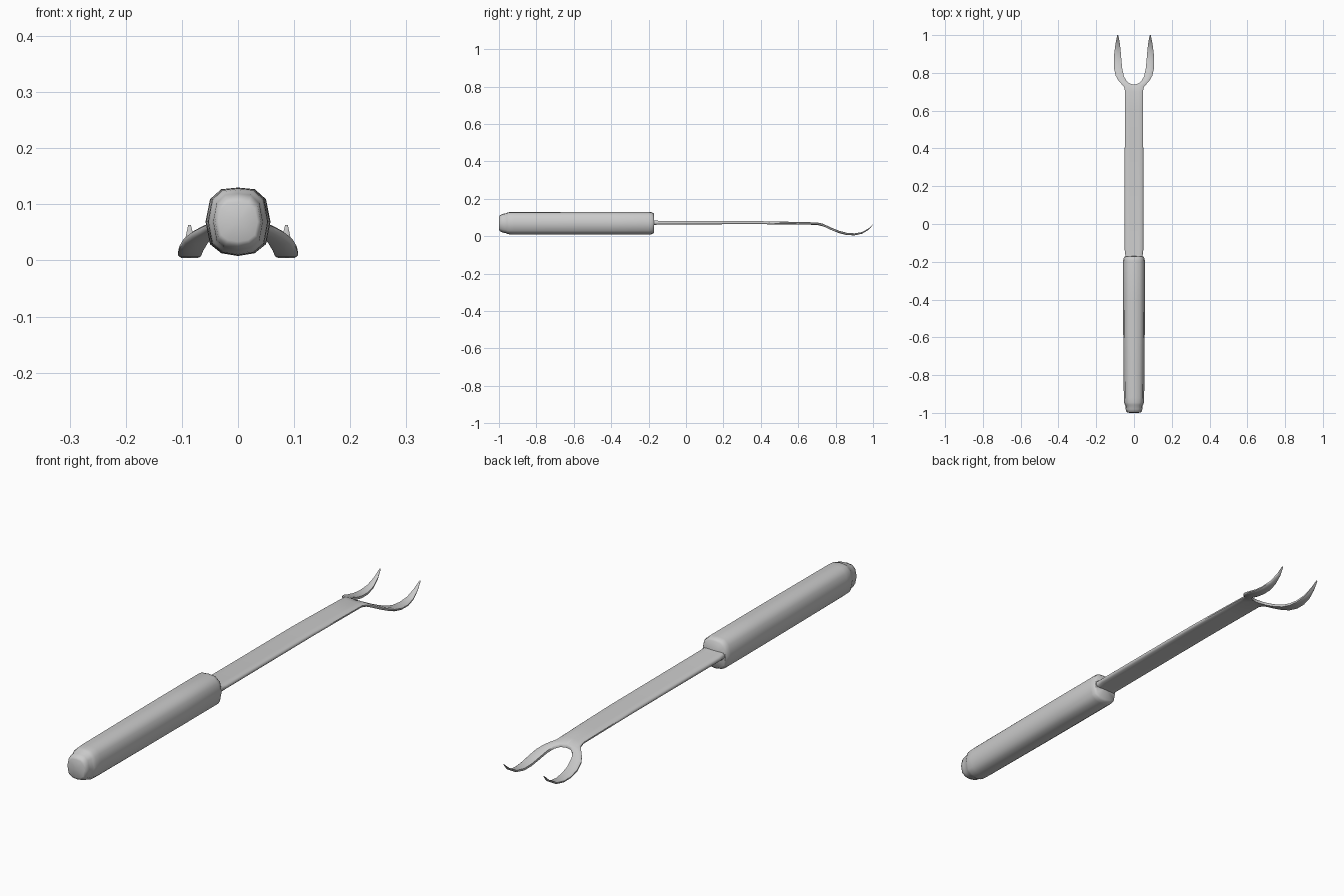
import bpy, bmesh, math

if "Cube" in bpy.data.objects:
    bpy.data.objects.remove(bpy.data.objects["Cube"])

def interp(table, y):
    for (a, za), (b, zb) in zip(table, table[1:]):
        if y <= b:
            t = max(0, (y - a) / (b - a))
            return za + (zb - za) * t
    return table[-1][1]

def finish(name, bm, angle):
    bmesh.ops.recalc_face_normals(bm, faces=bm.faces)
    me = bpy.data.meshes.new(name)
    bm.to_mesh(me)
    bm.free()
    ob = bpy.data.objects.new(name, me)
    bpy.context.collection.objects.link(ob)
    bpy.ops.object.select_all(action='DESELECT')
    bpy.context.view_layer.objects.active = ob
    ob.select_set(True)
    bpy.ops.object.shade_smooth_by_angle(angle=math.radians(angle))
    return ob

# Handle: rounded-octagon section lofted along y, with a smaller stepped butt
section = [(0, .061), (.03, .058), (.050, .040), (.058, 0),
           (.050, -.040), (.03, -.056), (0, -.061)]
section += [(-x, z) for x, z in section[-2:0:-1]]
stations = [(-.999, .60, .58), (-.995, .70, .70), (-.98, .76, .82), (-.962, .78, .88),
            (-.957, .84, .93), (-.945, .91, .97), (-.92, .93, .99), (-.6, .98, 1),
            (-.4, 1, 1), (-.195, 1, 1), (-.18, .95, .95), (-.172, .86, .84)]
bm = bmesh.new()
rings = [[bm.verts.new((x * sx, y, .069 + z * sz)) for x, z in section]
         for y, sx, sz in stations]
n = len(section)
for a, b in zip(rings, rings[1:]):
    for i in range(n):
        bm.faces.new((a[i], a[(i + 1) % n], b[(i + 1) % n], b[i]))
for r, y in ((rings[0], -1.0), (rings[-1], -.170)):
    c = bm.verts.new((0, y, .069))
    for i in range(n):
        bm.faces.new((r[i], r[(i + 1) % n], c))
finish("handle", bm, 50)

# Shaft and tines: half of the fork as (inner point, outer point, thickness), mirrored
height = [(-.2, .072), (.3, .073), (.5, .071), (.7, .067), (.73, .061), (.76, .047),
          (.8, .029), (.84, .015), (.88, .009), (.91, .010), (.94, .017),
          (.97, .032), (1.0, .062)]
rows = [((0, -.20), (.046, -.20), .026), ((0, -.165), (.046, -.165), .024),
        ((0, -.14), (.049, -.14), .018), ((0, .4), (.049, .4), .016),
        ((0, .6), (.048, .6), .014), ((0, .70), (.047, .70), .013),
        ((0, .738), (.052, .725), .013), ((.022, .743), (.067, .742), .013),
        ((.040, .757), (.084, .762), .013), ((.053, .782), (.097, .785), .013),
        ((.062, .82), (.105, .82), .013), ((.066, .86), (.107, .86), .012),
        ((.069, .90), (.105, .90), .011), ((.073, .94), (.100, .94), .009),
        ((.078, .975), (.094, .975), .007), ((.084, 1.0), (.089, 1.0), .003)]
profile = [(0, .36), (.12, .5), (.5, .5), (.88, .5), (1, .2),
           (1, -.2), (.88, -.5), (.5, -.5), (.12, -.5), (0, -.36)]
bm = bmesh.new()
rings = []
for (x0, y0), (x1, y1), th in rows:
    ring = []
    for t, h in profile:
        y = y0 + (y1 - y0) * t
        if x0 == 0 and t == 0:
            h = math.copysign(.5, h)
        ring.append(bm.verts.new((x0 + (x1 - x0) * t, y, interp(height, y) + h * th)))
    rings.append(ring)
n = len(profile)
for k, (a, b) in enumerate(zip(rings, rings[1:])):
    for i in range(n):
        # leave the centre plane open so the mirrored halves join
        if i == n - 1 and rows[k + 1][0][0] == 0:
            continue
        bm.faces.new((a[i], a[(i + 1) % n], b[(i + 1) % n], b[i]))
bm.faces.new(rings[-1])
fork = finish("shaft_and_tines", bm, 50)
mirror = fork.modifiers.new("mirror", 'MIRROR')
mirror.use_clip = True
mirror.merge_threshold = .0005
